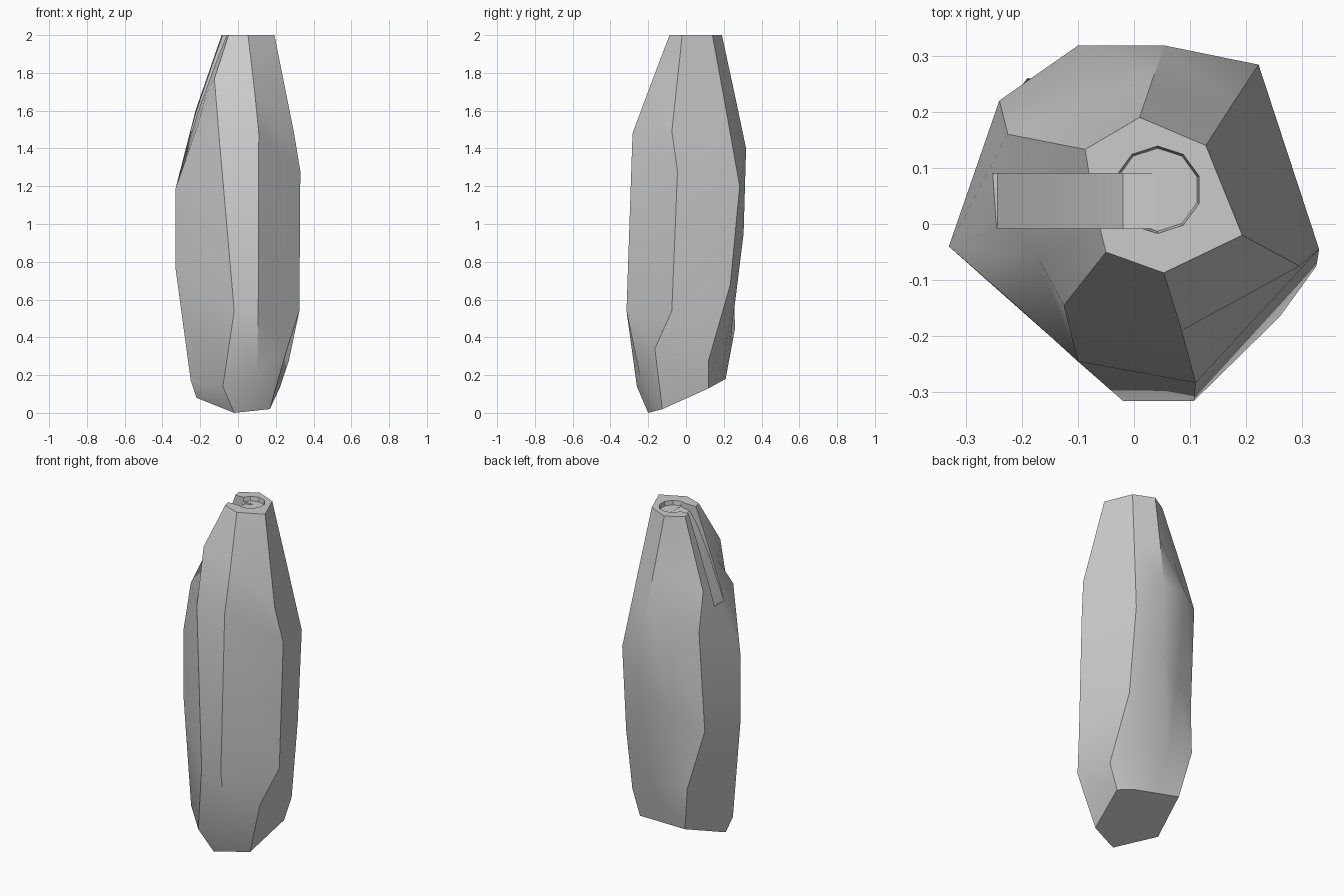
import bpy, bmesh, math
from mathutils import Vector

if "Cube" in bpy.data.objects:
    bpy.data.objects.remove(bpy.data.objects["Cube"])


def new_object(name, bm):
    bmesh.ops.recalc_face_normals(bm, faces=bm.faces)
    mesh = bpy.data.meshes.new(name)
    bm.to_mesh(mesh)
    bm.free()
    obj = bpy.data.objects.new(name, mesh)
    bpy.context.collection.objects.link(obj)
    return obj


def midway(a, b):
    return [(Vector(p) + Vector(q)) / 2 for p, q in zip(a, b)]


# Vertical ridges of the stone, each from top to bottom
front_left = [(-.05, -.05, 2), (-.125, -.145, 1.77), (-.10, -.245, 1.46), (-.02, -.315, .54), (-.08, -.26, .14), (-.02, -.20, 0)]
front = [(.053, -.087, 2), (.085, -.19, 1.73), (.11, -.283, 1.48), (.107, -.315, .54), (.10, -.245, .20), (.07, -.165, .01)]
right = [(.193, -.02, 2), (.295, -.075, 1.49), (.33, -.045, 1.28), (.325, -.075, .54), (.26, -.165, .34), (.168, -.125, .02)]
back_right = [(.128, .14, 2), (.175, .213, 1.6), (.222, .284, 1.2), (.23, .235, .68), (.27, .12, .28), (.22, .12, .13)]
back = [(.01, .19, 2), (.032, .255, 1.7), (.055, .318, 1.4), (.05, .305, .95), (.10, .22, .40), (.13, .155, .15)]
back_left = [(-.087, .133, 2), (-.225, .16, 1.6), (-.24, .22, 1.38), (-.25, .18, .78), (-.19, .26, .45), (-.14, .21, .18)]
left = [(-.072, .04, 2), (-.215, .02, 1.6), (-.33, -.04, 1.19), (-.33, -.04, .76), (-.25, -.085, .17), (-.22, -.06, .08)]

back_mid = midway(back, back_left)
back_mid[2] = Vector((-.10, .318, 1.38))
left_mid = midway(left, front_left)
left_mid[2] = Vector((-.21, -.145, 1.53))
ridges = [front_left, front, right, back_right, back, back_mid, back_left, left, left_mid]

# Stone body: loft between neighbouring ridges, capped at both ends
bm = bmesh.new()
cols = [[bm.verts.new(p) for p in ridge] for ridge in ridges]
for a, b in zip(cols, cols[1:] + cols[:1]):
    for i in range(5):
        bm.faces.new((a[i], a[i + 1], b[i + 1], b[i]))
bm.faces.new([c[0] for c in cols])
bm.faces.new([c[-1] for c in cols][::-1])
stone = new_object("faceted_stone", bm)

# Basin cutter: shallow ten-sided dish in the top
bm = bmesh.new()
bmesh.ops.create_cone(bm, cap_ends=True, segments=10, radius1=.074, radius2=.09, depth=.1)
bmesh.ops.translate(bm, verts=bm.verts, vec=(.042, .061, 2.025))
basin = new_object("basin_cutter", bm)

# Channel cutter: spout running over the left edge
profile = [(.04, 1.974), (-.02, 1.962), (-.07, 1.89), (-.15, 1.725), (-.243, 1.49),
           (-.36, 1.5), (-.36, 2.1), (.04, 2.1)]
bm = bmesh.new()
face = bm.faces.new([bm.verts.new((x, -.008, z)) for x, z in profile])
ext = bmesh.ops.extrude_face_region(bm, geom=[face])
bmesh.ops.translate(bm, vec=(0, .098, 0),
                    verts=[v for v in ext["geom"] if isinstance(v, bmesh.types.BMVert)])
channel = new_object("channel_cutter", bm)

# Carve the basin and the channel
bpy.context.view_layer.objects.active = stone
for cutter in (basin, channel):
    cutter.hide_render = True
    mod = stone.modifiers.new(cutter.name, 'BOOLEAN')
    mod.operation = 'DIFFERENCE'
    mod.solver = 'EXACT'
    mod.object = cutter
    bpy.ops.object.modifier_apply(modifier=mod.name)
    bpy.data.objects.remove(cutter)

# Soft facets with sharp ridges
bpy.ops.object.select_all(action='DESELECT')
stone.select_set(True)
bpy.ops.object.shade_smooth_by_angle(angle=math.radians(30))
